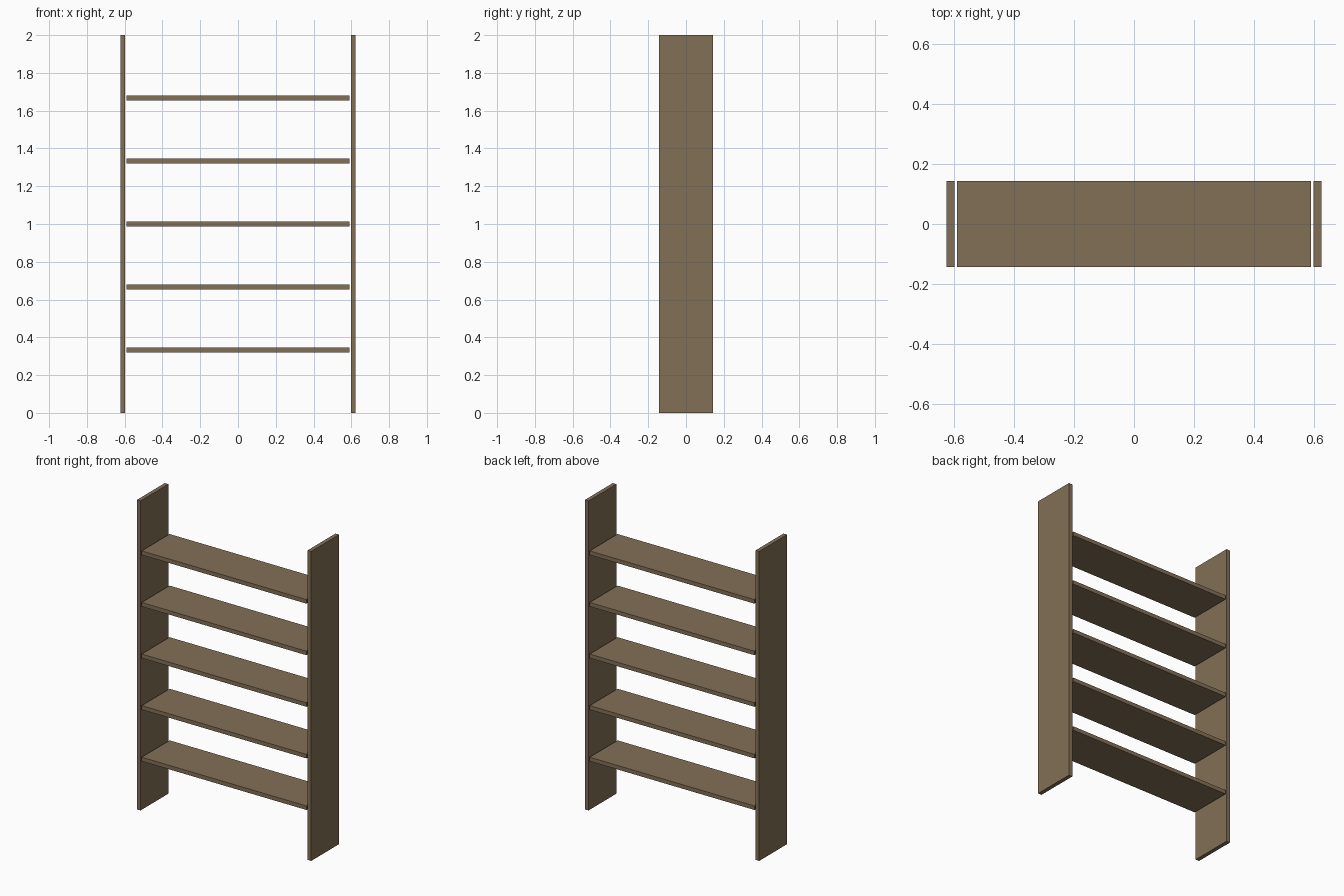
import bpy

if "Cube" in bpy.data.objects:
    bpy.data.objects.remove(bpy.data.objects["Cube"])

DEPTH, THICK, HEIGHT = 0.285, 0.026, 2.0
SHELF_WIDTH, SIDE_X, SHELVES = 1.178, 0.61, 5

wood = bpy.data.materials.new("wood")
wood.diffuse_color = (0.225, 0.16, 0.093, 1)
wood.use_nodes = True
wood.node_tree.nodes["Principled BSDF"].inputs["Base Color"].default_value = wood.diffuse_color


def board(name, size, location):
    bpy.ops.mesh.primitive_cube_add(size=1, location=location)
    obj = bpy.context.object
    obj.name = name
    obj.scale = size
    bpy.ops.object.transform_apply(location=False, rotation=False, scale=True)
    obj.data.materials.append(wood)
    return obj


# Upright side panels
for side, sign in (("left", -1), ("right", 1)):
    board(f"{side}_side_panel", (THICK, DEPTH, HEIGHT),
          (sign * SIDE_X, 0, HEIGHT / 2))

# Evenly spaced shelves, with a small gap to the panels
for i in range(1, SHELVES + 1):
    board(f"shelf_{i}", (SHELF_WIDTH, DEPTH, THICK),
          (0, 0, HEIGHT * i / (SHELVES + 1)))
